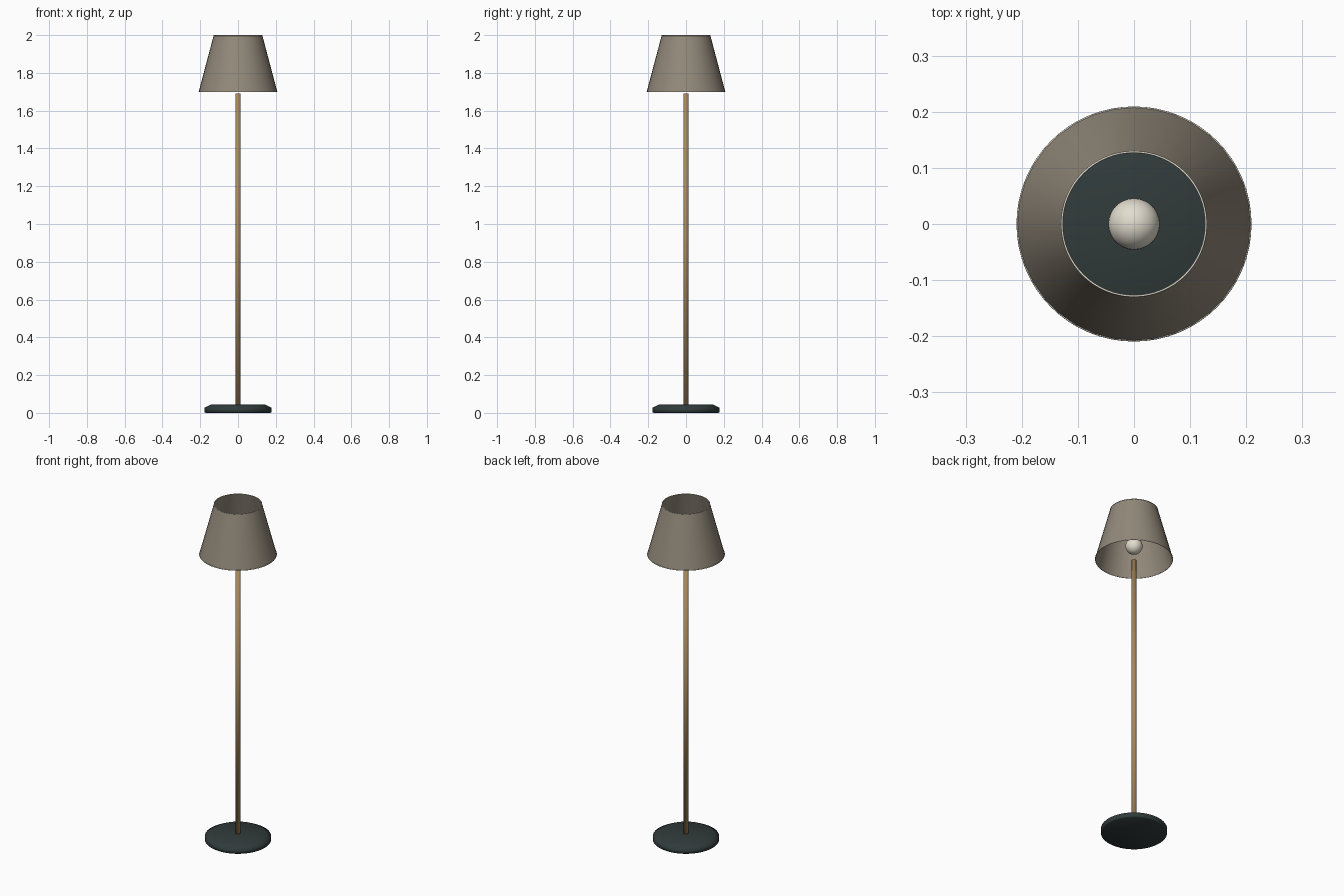
import bpy, math

if "Cube" in bpy.data.objects:
    bpy.data.objects.remove(bpy.data.objects["Cube"])


def material(name, color):
    m = bpy.data.materials.new(name)
    m.diffuse_color = (*color, 1)
    m.use_nodes = True
    m.node_tree.nodes["Principled BSDF"].inputs["Base Color"].default_value = m.diffuse_color
    return m


DARK = material("dark slate", (0.030, 0.043, 0.043))
WOOD = material("warm wood", (0.40, 0.25, 0.105))
FABRIC = material("taupe fabric", (0.29, 0.25, 0.195))
CREAM = material("cream", (0.76, 0.72, 0.62))


def lathe(name, profile, segments, mat, closed=False):
    """Revolve (radius, height) points around z; an open profile gets end caps."""
    verts = [(r * math.cos(2 * math.pi * i / segments),
              r * math.sin(2 * math.pi * i / segments), z)
             for r, z in profile for i in range(segments)]
    rows = len(profile)
    faces = []
    for j in range(rows if closed else rows - 1):
        a, b = j * segments, ((j + 1) % rows) * segments
        for i in range(segments):
            k = (i + 1) % segments
            faces.append((a + i, a + k, b + k, b + i))
    if not closed:
        faces.append(tuple(reversed(range(segments))))
        faces.append(tuple(range((rows - 1) * segments, rows * segments)))
    mesh = bpy.data.meshes.new(name)
    mesh.from_pydata(verts, [], faces)
    mesh.materials.append(mat)
    mesh.shade_smooth()
    obj = bpy.data.objects.new(name, mesh)
    bpy.context.collection.objects.link(obj)
    return obj


def trim_ring(name, radius, z):
    """Thin round cord around a rim of the shade."""
    bpy.ops.mesh.primitive_torus_add(major_radius=radius, minor_radius=0.002,
                                     major_segments=64, minor_segments=8,
                                     location=(0, 0, z))
    obj = bpy.context.object
    obj.name = name
    obj.data.materials.append(CREAM)
    obj.data.shade_smooth()


# Weighted foot with a bevelled top edge
lathe("base", [(0.172, 0), (0.178, 0.004), (0.178, 0.027), (0.143, 0.045)], 48, DARK)

# Slim upright pole
lathe("pole", [(0.014, 0.04), (0.014, 1.69)], 24, WOOD)

# Open tapered shade with a thin wall
shade = lathe("lamp_shade", [(0.208, 1.70), (0.129, 1.998), (0.127, 1.998), (0.206, 1.70)],
              36, FABRIC, closed=True)
bpy.context.view_layer.objects.active = shade
shade.select_set(True)
bpy.ops.object.shade_smooth_by_angle(angle=math.radians(40))

# Cords on the shade rims
trim_ring("shade_bottom_trim", 0.2075, 1.70)
trim_ring("shade_top_trim", 0.1285, 1.998)

# Light bulb
bpy.ops.mesh.primitive_uv_sphere_add(radius=0.046, segments=32, ring_count=16,
                                     location=(0, 0, 1.78))
bulb = bpy.context.object
bulb.name = "bulb"
bulb.data.materials.append(CREAM)
bulb.data.shade_smooth()
